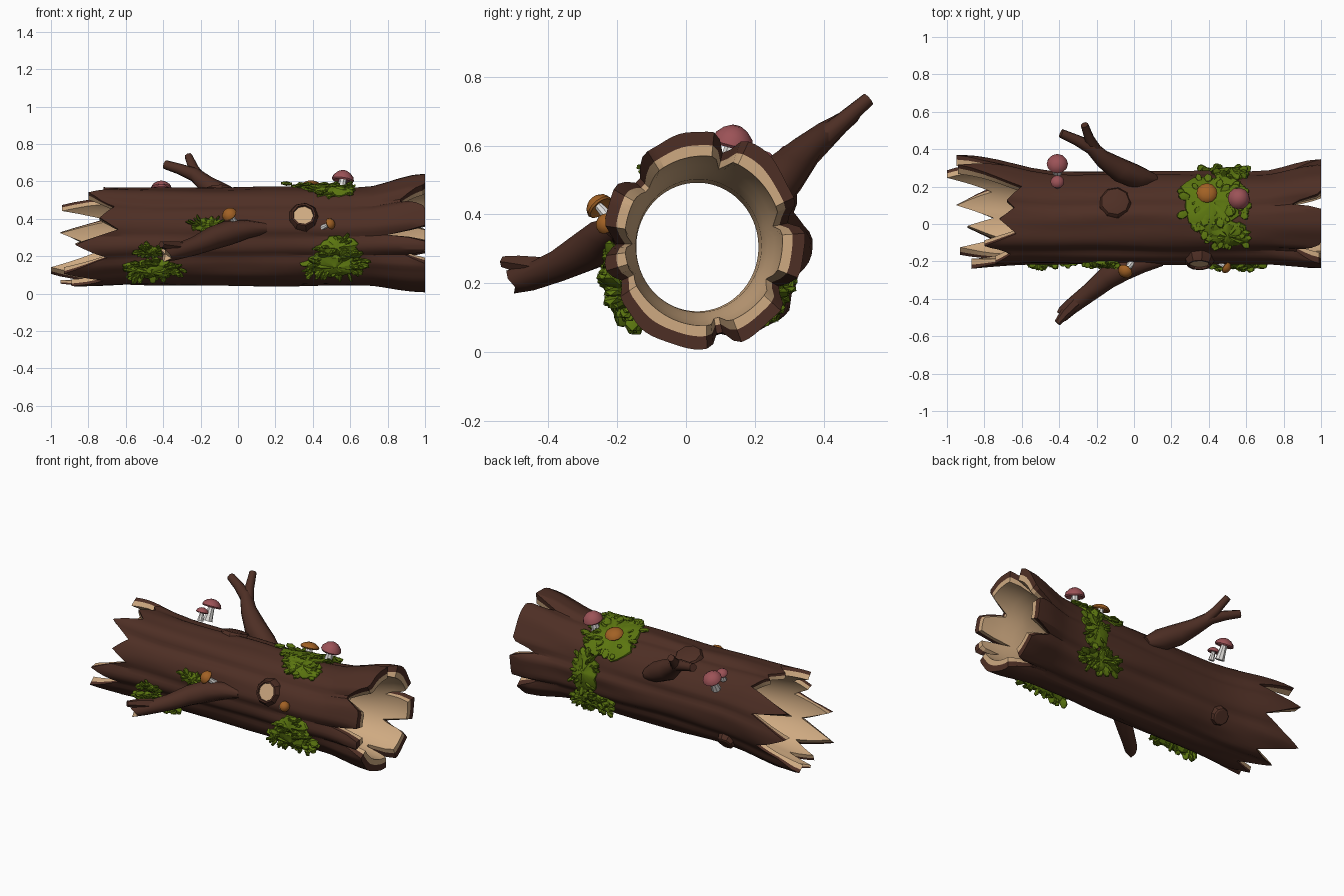
import bpy, bmesh, math, random
from mathutils import Vector, Matrix, noise

if "Cube" in bpy.data.objects:
    bpy.data.objects.remove(bpy.data.objects["Cube"])

random.seed(4)
rad = math.radians


def mat(name, c):
    m = bpy.data.materials.new(name)
    m.diffuse_color = (*c, 1)
    m.use_nodes = True
    m.node_tree.nodes["Principled BSDF"].inputs["Base Color"].default_value = m.diffuse_color
    return m


BARK = mat("bark brown", (0.076, 0.028, 0.018))
WOOD = mat("bare wood", (0.62, 0.40, 0.22))
MOSS = mat("moss green", (0.105, 0.18, 0.005))
PINK = mat("pink cap", (0.33, 0.085, 0.095))
ORANGE = mat("orange cap", (0.36, 0.12, 0.018))
STEM = mat("pale stem", (0.76, 0.74, 0.72))


def finish(name, bm, mats, angle=30):
    bmesh.ops.recalc_face_normals(bm, faces=bm.faces)
    me = bpy.data.meshes.new(name)
    bm.to_mesh(me)
    bm.free()
    for m in mats:
        me.materials.append(m)
    me.shade_smooth()
    me.set_sharp_from_angle(angle=rad(angle))
    ob = bpy.data.objects.new(name, me)
    bpy.context.collection.objects.link(ob)
    return ob


# ---- log shape: broken left edge (angle, x), right edge notches (angle, depth, width)
LEFT = [(4, -.95), (20, -.68), (32, -.94), (52, -.6), (72, -.68), (80, -.64), (96, -.72),
        (112, -.63), (128, -.8), (144, -.66), (160, -.74), (172, -.64), (188, -.87),
        (204, -.7), (220, -.93), (236, -.72), (252, -.89), (264, -.75), (280, -.95),
        (300, -.76), (320, -1.0), (344, -.72), (364, -.95)]
NOTCH = [(13, .16, 8), (75, .18, 8), (138, .15, 15), (180, .2, 7), (205, .13, 6),
         (282, .2, 8), (331, .16, 9)]


def gap(a, b):
    return abs((a - b + 180) % 360 - 180)


def left_x(d):
    d = (d - 4) % 360 + 4
    for (a, x), (b, y) in zip(LEFT, LEFT[1:]):
        if a <= d <= b:
            return x + (y - x) * (d - a) / (b - a)


def right_x(d):
    return 1.0 - max(max(0, n[1] * (1 - gap(d, n[0]) / n[2])) for n in NOTCH)


def ramp(x, a, b):
    t = min(1, max(0, (x - a) / (b - a)))
    return t * t * (3 - 2 * t)


def on_log(x, d, r):
    a = rad(d)
    re, le = ramp(x, .6, 1), ramp(-x, .4, .9)
    cy = .033 + .018 * re + .028 * le
    return Vector((x, cy + (.95 - .02 * re) * r * math.cos(a), .305 + .018 * re + r * math.sin(a)))


def outer(x, d):
    a = rad(d)
    r = .262 + .055 * ramp(x, .65, 1) + .066 * abs(math.cos(a)) * ramp(-x, .4, 1)
    groove = max(math.exp(-(gap(d, n[0]) / 6) ** 2) for n in NOTCH)
    r -= groove * (.014 + .02 * ramp(x, .6, .95))
    return r + .014 * noise.noise(Vector((x * 2.2, math.cos(a) * 3, math.sin(a) * 3)))


def inner(x, d):
    side = abs(math.cos(rad(d)))
    return .187 + .06 * ramp(x, .65, 1) + (.045 + .03 * side) * ramp(-x, .35, .85)


def bark(x, d, off=0):
    return on_log(x, d, outer(x, d) + off)


# hollow log: outer bark, rims split bark / wood, wooden inside
bm = bmesh.new()
cols = []
N = 90
for i in range(N):
    d = i * 360 / N
    l, r = left_x(d), right_x(d)
    xs = [l + (-.55 - l) * k / 4 for k in range(4)] + [-.55 + 1.27 * k / 11 for k in range(12)]
    xs += [.72 + (r - .72) * k / 4 for k in range(1, 5)]
    out = [bark(x, d) for x in xs]
    ins = [on_log(x, d, inner(x, d)) for x in xs]
    loop = out + [out[-1].lerp(ins[-1], .55)] + ins[::-1] + [ins[0].lerp(out[0], .6)]
    cols.append([bm.verts.new(p) for p in loop])
M = len(cols[0])
for i in range(N):
    a, b = cols[i], cols[(i + 1) % N]
    for j in range(M):
        k = (j + 1) % M
        f = bm.faces.new((a[j], a[k], b[k], b[j]))
        f.material_index = 1 if 20 <= j < M - 1 else 0
finish("hollow_log", bm, [BARK, WOOD], 28)


# tube along a path with a radius per point; last end gets the second material
def tube(name, pts, mats, sides=8, jag=0.0):
    bm = bmesh.new()
    P = [Vector(p[:3]) for p in pts]
    rings = []
    for i, p in enumerate(P):
        t = (P[min(i + 1, len(P) - 1)] - P[max(i - 1, 0)]).normalized()
        u = t.cross(Vector((0.1, 0.2, 1))).normalized()
        v = t.cross(u)
        ring = []
        for k in range(sides):
            a = math.tau * k / sides
            q = p + (u * math.cos(a) + v * math.sin(a)) * pts[i][3]
            if i == len(P) - 1:
                q += t * jag * (k % 3 - 1)
            ring.append(bm.verts.new(q))
        rings.append(ring)
    for a, b in zip(rings, rings[1:]):
        for k in range(sides):
            n = (k + 1) % sides
            bm.faces.new((a[k], a[n], b[n], b[k]))
    bm.faces.new(rings[0][::-1])
    bmesh.ops.poke(bm, faces=[bm.faces.new(rings[-1])])
    bm.faces.ensure_lookup_table()
    for f in bm.faces[-sides:]:
        f.material_index = len(mats) - 1
    return finish(name, bm, mats, 48)


# branches
tube("front_branch", [(.15, -.195, .35, .03), (.05, -.21, .345, .05), (-.05, -.235, .325, .066),
                      (-.14, -.285, .295, .062), (-.23, -.36, .255, .05), (-.34, -.445, .22, .042),
                      (-.39, -.49, .21, .038)], [BARK, WOOD], 8, .018)
tube("front_branch_splinter", [(-.31, -.42, .245, .035), (-.37, -.48, .255, .028),
                               (-.41, -.53, .262, .018)], [BARK], 6)
tube("back_branch", [(.11, .235, .42, .035), (.02, .25, .465, .065), (-.08, .29, .52, .066),
                     (-.17, .35, .585, .048), (-.23, .41, .635, .038), (-.31, .45, .665, .029),
                     (-.39, .485, .69, .024)], [BARK])
tube("back_branch_fork", [(-.2, .385, .61, .035), (-.238, .455, .67, .027),
                          (-.265, .53, .735, .021)], [BARK])


# knots standing out of the bark
def knot(name, x, d, r, h, mats):
    n = Vector((0, math.cos(rad(d)), math.sin(rad(d))))
    v = Vector((0, -n.z, n.y))
    p = bark(x, d)
    rows = [(-.04, 1.3), (0, 1.15), (h * .8, 1), (h, .85)]
    if len(mats) > 1:
        rows = [(-.04, 1.35), (0, 1.2), (h, 1), (h, .85), (h - .012, .8)]
    bm = bmesh.new()
    rings = [[bm.verts.new(p + n * o + r * s * (Vector((math.cos(math.tau * k / 9), 0, 0))
                                                + v * math.sin(math.tau * k / 9)))
              for k in range(9)] for o, s in rows]
    for a, b in zip(rings, rings[1:]):
        for k in range(9):
            bm.faces.new((a[k], a[(k + 1) % 9], b[(k + 1) % 9], b[k]))
    bm.faces.new(rings[-1]).material_index = len(mats) - 1
    finish(name, bm, mats)


knot("front_knot", .35, 156, .066, .024, [BARK, WOOD])
knot("top_knot", -.1, 70, .075, .02, [BARK])
knot("lower_back_knot", -.45, -38, .05, .026, [BARK])


# moss: lumpy cushion hugging the bark with leafy tufts, droop lets them stick out sideways
def moss(name, xc, dc, rx, rd, leaves, size=.035, thick=.03, spread=.7):
    bm = bmesh.new()
    S = 26
    edge = [random.uniform(.75, 1.08) for _ in range(S)]
    rings = []
    for t, h in ((.08, 1), (.4, .95), (.75, .8), (.95, .5), (1, -.5)):
        rings.append([bm.verts.new(bark(xc + rx * t * e * math.cos(math.tau * k / S),
                                        dc + rd * t * e * math.sin(math.tau * k / S),
                                        h * thick + (random.uniform(-.006, .006) if h > 0 else 0)))
                      for k, e in enumerate(edge)])
    bm.faces.new(rings[0])
    for a, b in zip(rings, rings[1:]):
        for k in range(S):
            bm.faces.new((a[k], a[(k + 1) % S], b[(k + 1) % S], b[k]))
    for _ in range(leaves):
        a, t = random.uniform(0, math.tau), random.uniform(.45, 1.0)
        x, d = xc + rx * t * math.cos(a), dc + rd * t * math.sin(a)
        p = bark(x, d, random.uniform(.3, .95) * thick)
        n = Vector((0, math.cos(rad(d)), math.sin(rad(d))))
        aim = Vector((math.cos(a), -n.z * math.sin(a), n.y * math.sin(a)))
        aim += n * random.uniform(0, spread)
        q = aim.to_track_quat('X', 'Z').to_matrix().to_4x4()
        s = size * random.uniform(.6, 1.15)
        bmesh.ops.create_icosphere(bm, subdivisions=1, radius=1, matrix=Matrix.Translation(p) @ q
                                   @ Matrix.Diagonal((s, s * .7, s * .35, 1)))
    finish(name, bm, [MOSS])


moss("top_moss", .42, 70, .19, 44, 50, .033, .022)
moss("top_moss_front_edge", .5, 112, .13, 18, 24, .03, .02)
moss("back_moss", .52, 8, .10, 30, 24, .033, .022)
moss("lower_back_moss", .48, -32, .15, 14, 44, .038, .045, 1.5)
moss("front_right_moss", .52, 213, .18, 16, 54, .038, .05, 1.5)
moss("front_right_upper_moss", .53, 192, .12, 13, 24, .03, .03)
moss("front_left_moss", -.46, 219, .17, 12, 50, .038, .045, 1.5)
moss("front_left_sprig", -.47, 198, .08, 8, 18, .03, .02, 1.2)
moss("middle_moss", -.16, 167, .11, 9, 24, .024, .022)


# mushrooms: stem plus domed cap leaning along the stem
def lathe(name, prof, base, axis, m, sides=12):
    q = axis.to_track_quat('Z', 'Y')
    bm = bmesh.new()
    rings = [[bm.verts.new(base + q @ Vector((r * math.cos(math.tau * k / sides),
                                              r * math.sin(math.tau * k / sides), z)))
              for k in range(sides)] for r, z in prof]
    bm.faces.new(rings[0][::-1])
    bm.faces.new(rings[-1])
    for a, b in zip(rings, rings[1:]):
        for k in range(sides):
            bm.faces.new((a[k], a[(k + 1) % sides], b[(k + 1) % sides], b[k]))
    finish(name, bm, [m], 40)


def mushroom(name, base, top, r, m, tall=.85):
    base, top = Vector(base), Vector(top)
    ax = (top - base).normalized()
    L = (top - base).length
    lathe(name + "_stem", [(r * .5, 0), (r * .4, L * .5), (r * .3, L + r * .2)], base, ax, STEM, 8)
    lathe(name + "_cap", [(r * .3, r * .15), (r * .9, -r * .08), (r, r * .06), (r * .9, tall * r * .45),
                          (r * .6, tall * r * .8), (r * .25, tall * r)], top, ax, m)


mushroom("tall_pink_mushroom", (-.41, .28, .48), (-.41, .32, .558), .057, PINK, .75)
mushroom("small_pink_mushroom", (-.41, .205, .51), (-.41, .225, .557), .037, PINK, .75)
mushroom("top_pink_mushroom", (.55, .12, .54), (.56, .135, .605), .06, PINK, .9)
mushroom("top_orange_mushroom", (.39, .15, .53), (.39, .165, .57), .056, ORANGE, .55)
mushroom("front_orange_mushroom", (-.01, -.205, .37), (-.045, -.25, .42), .042, ORANGE)
mushroom("small_orange_mushroom", (.45, -.205, .352), (.49, -.232, .372), .032, ORANGE)
